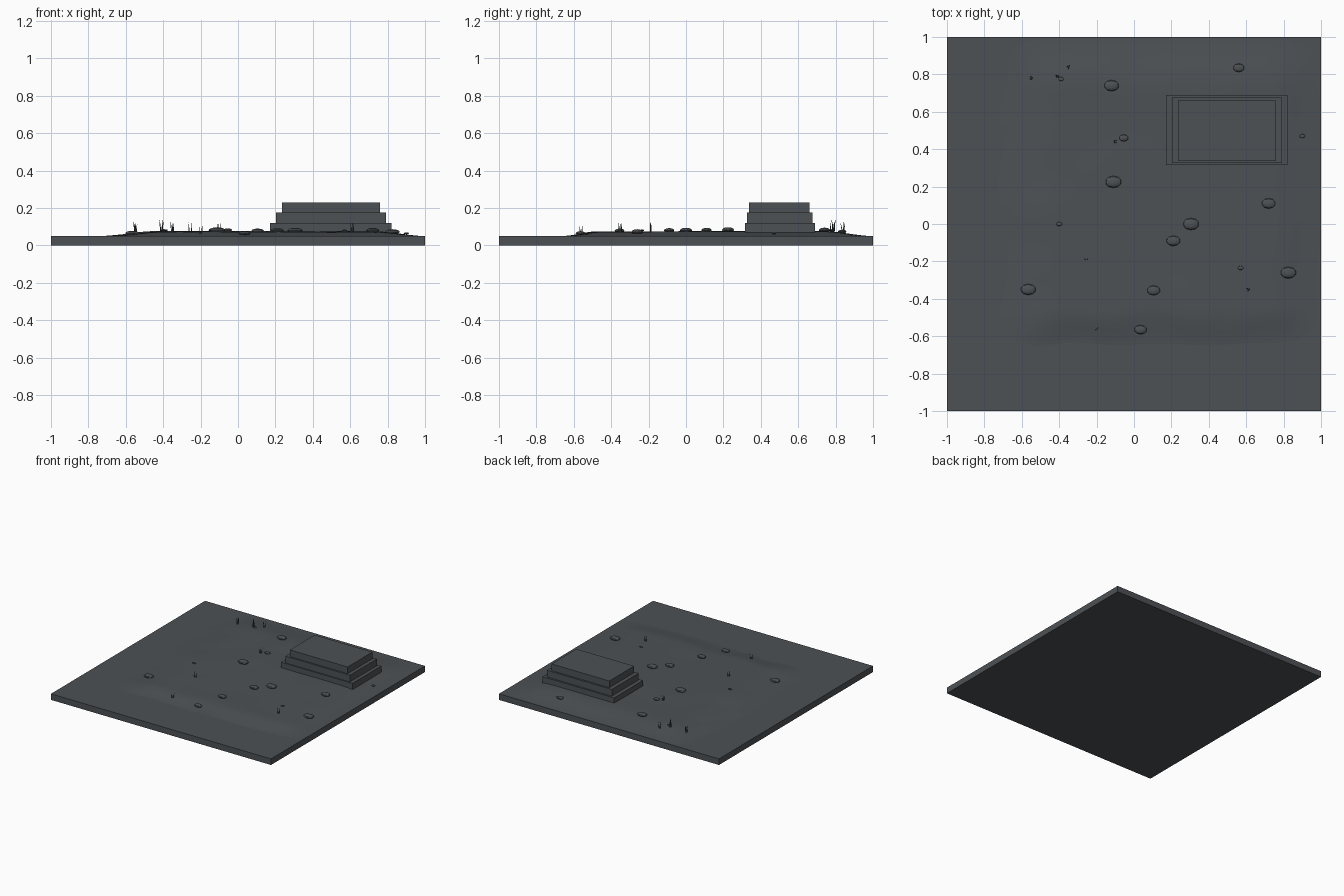
import bpy, bmesh, math, random
from mathutils import Vector, Matrix, noise

if "Cube" in bpy.data.objects:
    bpy.data.objects.remove(bpy.data.objects["Cube"])

random.seed(4)


def material(name, rgb):
    m = bpy.data.materials.new(name)
    m.diffuse_color = (*rgb, 1)
    m.use_nodes = True
    m.node_tree.nodes["Principled BSDF"].inputs["Base Color"].default_value = m.diffuse_color
    return m


GREY = material("dark slate grey", (0.075, 0.083, 0.09))


def finish(bm, name):
    me = bpy.data.meshes.new(name)
    bm.to_mesh(me)
    bm.free()
    me.materials.append(GREY)
    ob = bpy.data.objects.new(name, me)
    bpy.context.collection.objects.link(ob)
    return ob


def box(name, x0, x1, y0, y1, z0, z1):
    bm = bmesh.new()
    bmesh.ops.create_cube(bm, size=1)
    for v in bm.verts:
        v.co = ((x0 + x1) / 2 + v.co.x * (x1 - x0),
                (y0 + y1) / 2 + v.co.y * (y1 - y0),
                (z0 + z1) / 2 + v.co.z * (z1 - z0))
    return finish(bm, name)


def ramp(a, b, t):
    t = min(1, max(0, (t - a) / (b - a)))
    return t * t * (3 - 2 * t)


def ground(x, y):
    """Height of the low mound; it fades out to the slab level."""
    wob = 0.05 * noise.noise(Vector((x * 4, y * 4, 0.3)))
    f = ramp(-0.74, -0.42, x + wob) * ramp(-0.66, -0.46, y + wob * 0.7)
    f *= ramp(1.02, 0.72, x) * ramp(1.02, 0.72, y)
    return 0.049 + f * (0.024 + 0.003 * ramp(-0.4, 0.2, y) + wob * 0.05)


# Square base slab
box("base_slab", -1, 1, -1, 1, 0, 0.05)

# Uneven mound over the slab
bm = bmesh.new()
bmesh.ops.create_grid(bm, x_segments=48, y_segments=48, size=1)
for v in bm.verts:
    v.co.x = 0.12 + v.co.x * 0.88
    v.co.y = 0.14 + v.co.y * 0.86
    v.co.z = ground(v.co.x, v.co.y)
# keep only the part rising above the slab
bmesh.ops.delete(bm, geom=[f for f in bm.faces if max(v.co.z for v in f.verts) < 0.05],
                 context='FACES')
for f in bm.faces:
    f.smooth = True
finish(bm, "ground_mound")

# Stepped platform
for i, (x0, x1, y0, y1, z0, z1) in enumerate((
        (0.17, 0.82, 0.315, 0.69, 0.05, 0.12),
        (0.202, 0.79, 0.325, 0.675, 0.12, 0.175),
        (0.235, 0.76, 0.338, 0.66, 0.175, 0.23))):
    box(f"platform_step_{i + 1}", x0, x1, y0, y1, z0, z1)

# Flattened stones
STONES = [(-0.12, 0.74, .04), (-0.39, 0.775, .015), (0.56, 0.835, .03),
          (-0.055, 0.46, .025), (-0.11, 0.225, .043), (0.72, 0.11, .037),
          (0.305, 0, .043), (0.21, -0.09, .037), (-0.4, 0, .015),
          (0.57, -0.235, .015), (0.825, -0.26, .042), (-0.565, -0.35, .04),
          (0.105, -0.355, .035), (0.035, -0.565, .033), (0.9, 0.47, .015)]
for i, (x, y, r) in enumerate(STONES):
    bm = bmesh.new()
    bmesh.ops.create_uvsphere(bm, u_segments=10, v_segments=6, radius=1)
    for v in bm.verts:
        v.co = (x + v.co.x * r, y + v.co.y * r * 0.75,
                ground(x, y) + 0.006 + v.co.z * r * 0.34)
    finish(bm, f"stone_{i + 1}")

# Grass tufts of thin pointed blades: x, y, height, blades
TUFTS = [(-0.55, 0.78, .07, 4), (-0.41, 0.79, .07, 4), (-0.35, 0.84, .07, 3),
         (-0.10, 0.44, .05, 4), (-0.255, -0.19, .055, 2),
         (-0.20, -0.56, .05, 2), (0.61, -0.35, .05, 3)]
for i, (x, y, h, n) in enumerate(TUFTS):
    bm = bmesh.new()
    for k in range(n):
        a = math.tau * k / n + random.random()
        hk = h * random.uniform(0.75, 1)
        foot = Vector((x + 0.008 * math.cos(a), y + 0.008 * math.sin(a), 0))
        foot.z = ground(x, y) - 0.003 + hk / 2
        tilt = Matrix.Rotation(random.uniform(0.05, 0.2), 4,
                               Vector((-math.sin(a), math.cos(a), 0)))
        bmesh.ops.create_cone(bm, cap_ends=True, segments=4, radius1=0.0035,
                              radius2=0.0008, depth=hk,
                              matrix=Matrix.Translation(foot) @ tilt)
    finish(bm, f"grass_tuft_{i + 1}")
